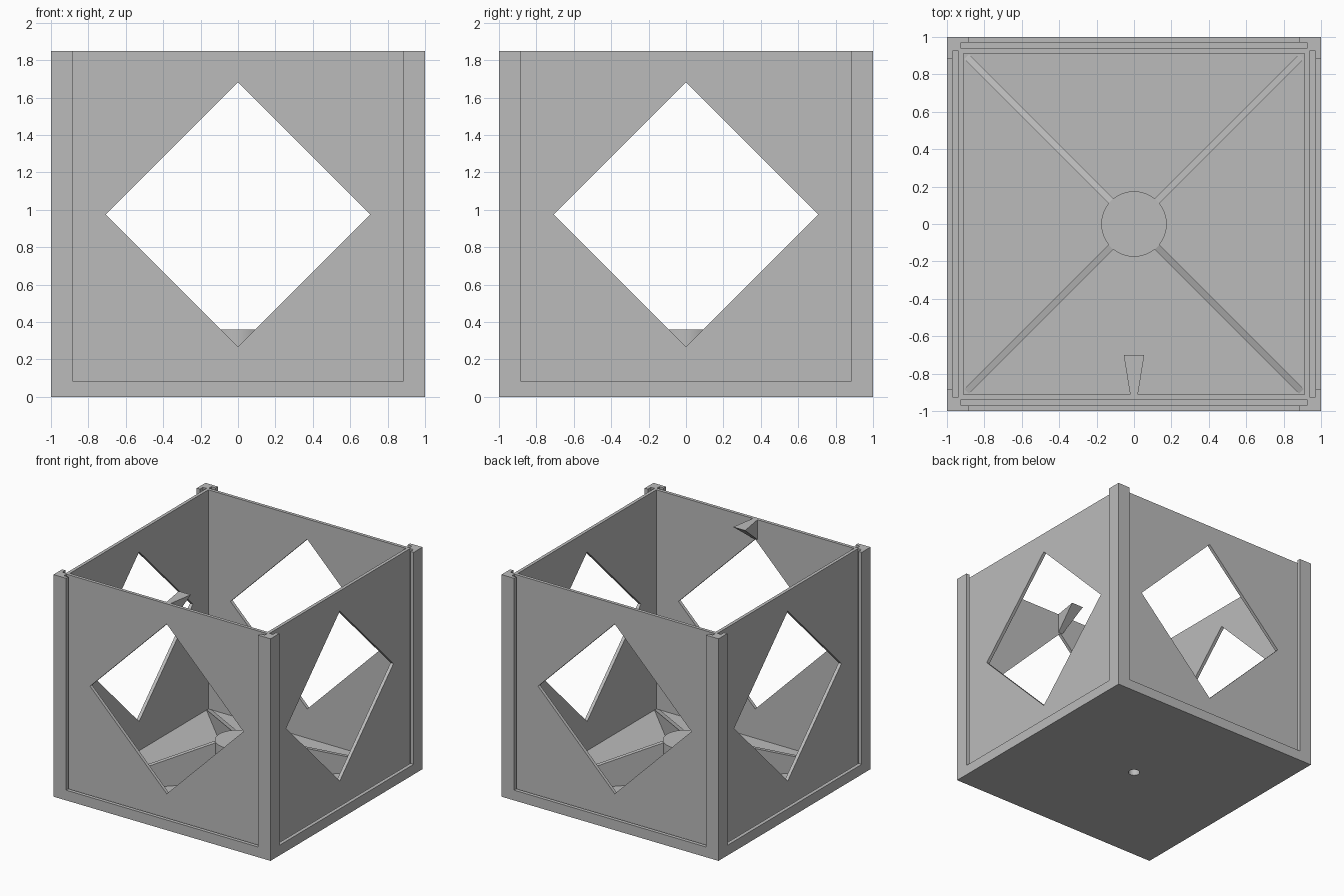
import bpy, bmesh, math
from mathutils import Matrix, Vector

if "Cube" in bpy.data.objects:
    bpy.data.objects.remove(bpy.data.objects["Cube"], do_unlink=True)

grey = bpy.data.materials.new("plain grey")
grey.use_nodes = True
grey.diffuse_color = (0.5, 0.5, 0.5, 1)
grey.node_tree.nodes["Principled BSDF"].inputs["Base Color"].default_value = (0.5, 0.5, 0.5, 1)

HEIGHT = 1.85
INNER = 0.911      # inner face of the walls
WALL = 0.938       # outer face of the walls
FLOOR = 0.025


def finish(name, bm):
    bmesh.ops.recalc_face_normals(bm, faces=bm.faces)
    mesh = bpy.data.meshes.new(name)
    bm.to_mesh(mesh)
    bm.free()
    mesh.materials.append(grey)
    obj = bpy.data.objects.new(name, mesh)
    bpy.context.collection.objects.link(obj)
    return obj


def box(name, low, high, turn=Matrix()):
    low, high = Vector(low), Vector(high)
    bm = bmesh.new()
    place = Matrix.Translation((low + high) / 2) @ Matrix.Diagonal((*(high - low), 1))
    bmesh.ops.create_cube(bm, size=1, matrix=turn @ place)
    return finish(name, bm)


def cylinder(name, radius, z0, z1, sides):
    bm = bmesh.new()
    bmesh.ops.create_cone(bm, cap_ends=True, segments=sides, radius1=radius, radius2=radius,
                          depth=z1 - z0, matrix=Matrix.Translation((0, 0, (z0 + z1) / 2)))
    return finish(name, bm)


def loft(name, ring_a, ring_b, turn=Matrix()):
    """Solid between two matching outlines."""
    bm = bmesh.new()
    a = [bm.verts.new(turn @ Vector(p)) for p in ring_a]
    b = [bm.verts.new(turn @ Vector(p)) for p in ring_b]
    bm.faces.new(a)
    bm.faces.new(b)
    for i in range(len(a)):
        j = (i + 1) % len(a)
        bm.faces.new((a[i], a[j], b[j], b[i]))
    return finish(name, bm)


def activate(obj):
    bpy.ops.object.select_all(action='DESELECT')
    obj.select_set(True)
    bpy.context.view_layer.objects.active = obj


def carve(target, cutter, keep=False):
    mod = target.modifiers.new("cut", 'BOOLEAN')
    mod.operation = 'DIFFERENCE'
    mod.solver = 'EXACT'
    mod.object = cutter
    activate(target)
    bpy.ops.object.modifier_apply(modifier=mod.name)
    if not keep:
        bpy.data.objects.remove(cutter, do_unlink=True)


# Box body: floor, walls and corner posts from one block
body = box("box_body", (-1, -1, 0), (1, 1, HEIGHT))
carve(body, box("cavity", (-INNER, -INNER, FLOOR), (INNER, INNER, 3)))

# Open-topped panel grooves behind a lip on every side
for i in range(4):
    turn = Matrix.Rotation(i * math.pi / 2, 4, 'Z')
    carve(body, box("groove", (-0.925, -0.97, 0.045), (0.925, -WALL, 3), turn))
    carve(body, box("opening", (-0.885, -1.2, 0.085), (0.885, -0.955, 3), turn))

# Diamond windows through opposite walls
for i in range(2):
    turn = (Matrix.Rotation(i * math.pi / 2, 4, 'Z') @ Matrix.Translation((0, 0, 0.975))
            @ Matrix.Rotation(math.pi / 4, 4, 'Y'))
    carve(body, box("window", (-0.5, -1.5, -0.5), (0.5, 1.5, 0.5), turn))

# Central hub with a blind hole from below
hub = cylinder("centre_hub", 0.175, FLOOR - 0.01, 0.36, 48)
hole = cylinder("hole", 0.045, -0.1, 0.25, 24)
carve(body, hole, keep=True)
carve(hub, hole)
activate(hub)
bpy.ops.object.shade_smooth_by_angle(angle=math.radians(30))

# Sloping ribs from the hub to the corners
profile = [(0.165, 0.015), (0.165, 0.36), (1.265, 0.03), (1.265, 0.015)]
for i, corner in enumerate(("back_left", "back_right", "front_right", "front_left")):
    turn = Matrix.Rotation(math.pi / 4 + i * math.pi / 2, 4, 'Z')
    loft(corner + "_rib", [(d, -0.018, z) for d, z in profile],
         [(d, 0.018, z) for d, z in profile], turn)

# Wedge hook inside the front wall, wider at its tip
wall_y, tip_y = -INNER - 0.005, -0.7
side = [(0.02, wall_y, 1.68), (0.02, wall_y, HEIGHT), (0.055, tip_y, HEIGHT)]
loft("front_hook", side, [(-x, y, z) for x, y, z in side])
